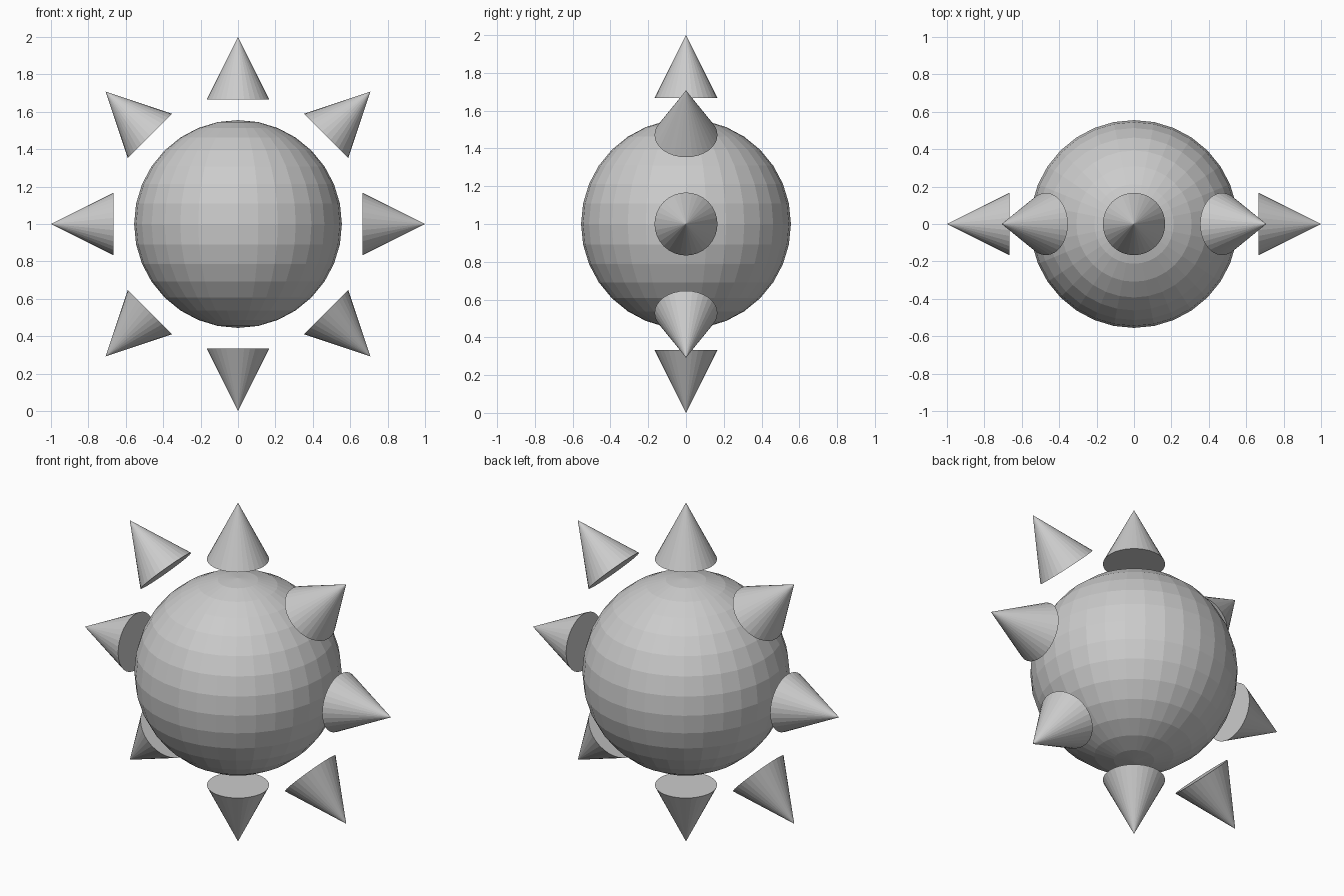
import bpy
import math

if "Cube" in bpy.data.objects:
    bpy.data.objects.remove(bpy.data.objects["Cube"])

CENTRE_Z = 1.0
UNIT = 1 / 1.8  # body radius

# Round faceted body
bpy.ops.mesh.primitive_uv_sphere_add(segments=32, ring_count=16, radius=UNIT,
                                     location=(0, 0, CENTRE_Z))
bpy.context.object.name = "body"


def add_spike(index, angle):
    """Cone floating off the body in the xz plane, pointing outward."""
    dist = 1.5 * UNIT
    bpy.ops.mesh.primitive_cone_add(
        vertices=32, radius1=0.3 * UNIT, radius2=0, depth=0.6 * UNIT,
        location=(dist * math.sin(angle), 0, CENTRE_Z + dist * math.cos(angle)),
        rotation=(0, angle, 0))
    bpy.context.object.name = f"spike_{index + 1}"


# Ring of eight spikes
for i in range(8):
    add_spike(i, i * math.tau / 8)
